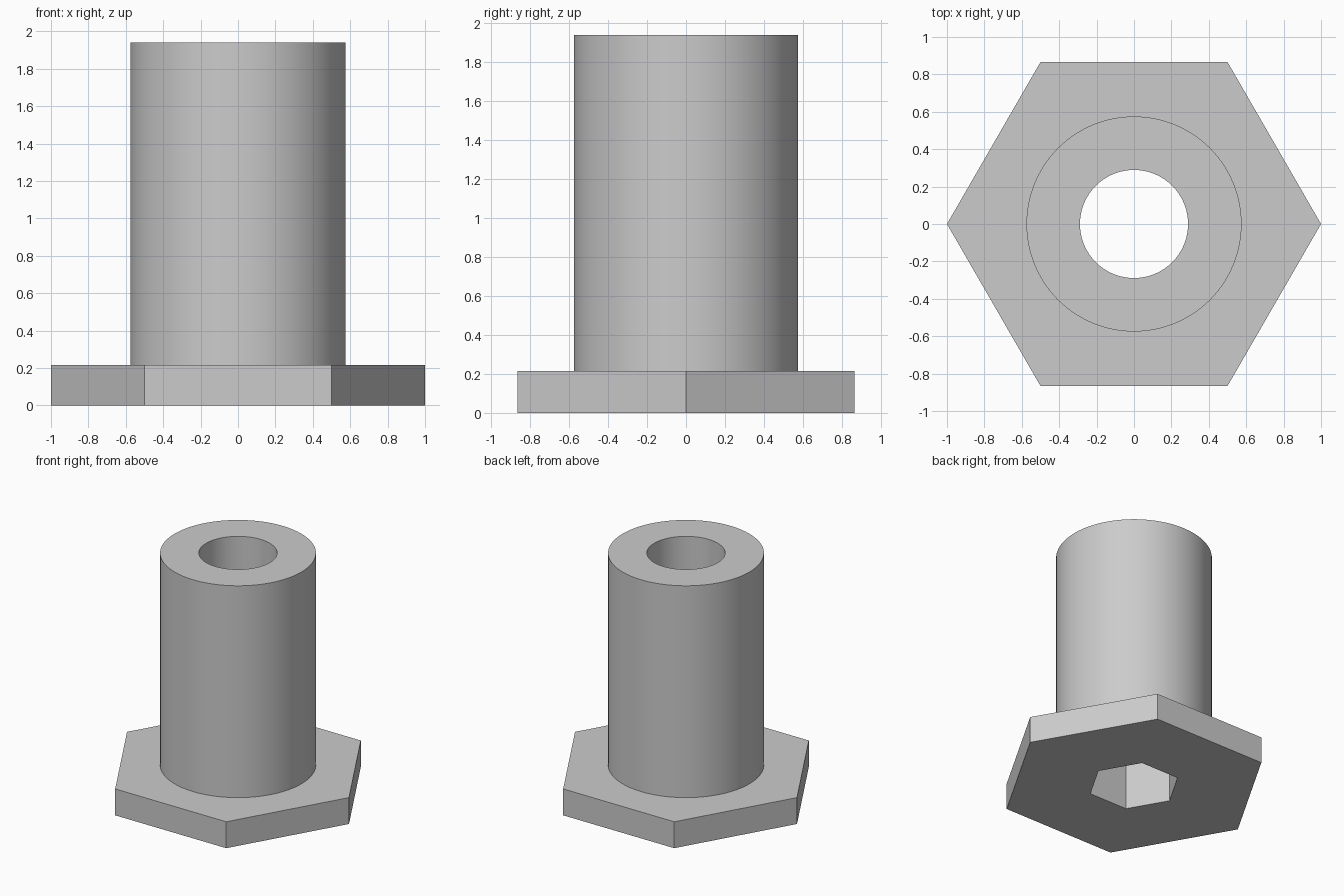
import bpy
import math

if "Cube" in bpy.data.objects:
    bpy.data.objects.remove(bpy.data.objects["Cube"], do_unlink=True)

HEIGHT, FLANGE_HEIGHT, SOCKET_DEPTH = 1.94, 0.215, 0.97
ROUND = 96

# Grey material
grey = bpy.data.materials.new("plain_grey")
grey.use_nodes = True
colour = (0.6, 0.6, 0.6, 1)
grey.diffuse_color = colour
grey.node_tree.nodes["Principled BSDF"].inputs["Base Color"].default_value = colour


def prism(name, sides, radius, bottom, top):
    """Upright prism with a vertex on the +x axis."""
    bpy.ops.mesh.primitive_cylinder_add(
        vertices=sides, radius=radius, depth=top - bottom,
        location=(0, 0, (bottom + top) / 2), rotation=(0, 0, math.pi / 2))
    obj = bpy.context.object
    obj.name = name
    bpy.ops.object.transform_apply(location=True, rotation=True, scale=True)
    obj.data.materials.append(grey)
    return obj


def combine(target, other, operation):
    """Apply a boolean and discard the helper."""
    bpy.ops.object.select_all(action="DESELECT")
    target.select_set(True)
    bpy.context.view_layer.objects.active = target
    mod = target.modifiers.new(operation.lower(), "BOOLEAN")
    mod.operation = operation
    mod.solver = "EXACT"
    mod.object = other
    bpy.ops.object.modifier_apply(modifier=mod.name)
    bpy.data.objects.remove(other, do_unlink=True)


# Hexagonal flange with a round sleeve rising from it
bushing = prism("flanged_bushing", 6, 1.0, 0, FLANGE_HEIGHT)
combine(bushing, prism("sleeve", ROUND, 0.575, FLANGE_HEIGHT / 2, HEIGHT), "UNION")

# Round bore from the top, hexagonal socket from below
combine(bushing, prism("bore_cutter", ROUND, 0.289, -0.1, HEIGHT + 0.1), "DIFFERENCE")
combine(bushing, prism("socket_cutter", 6, 0.342, -0.1, SOCKET_DEPTH), "DIFFERENCE")

bpy.ops.object.shade_smooth_by_angle(angle=math.radians(30))
